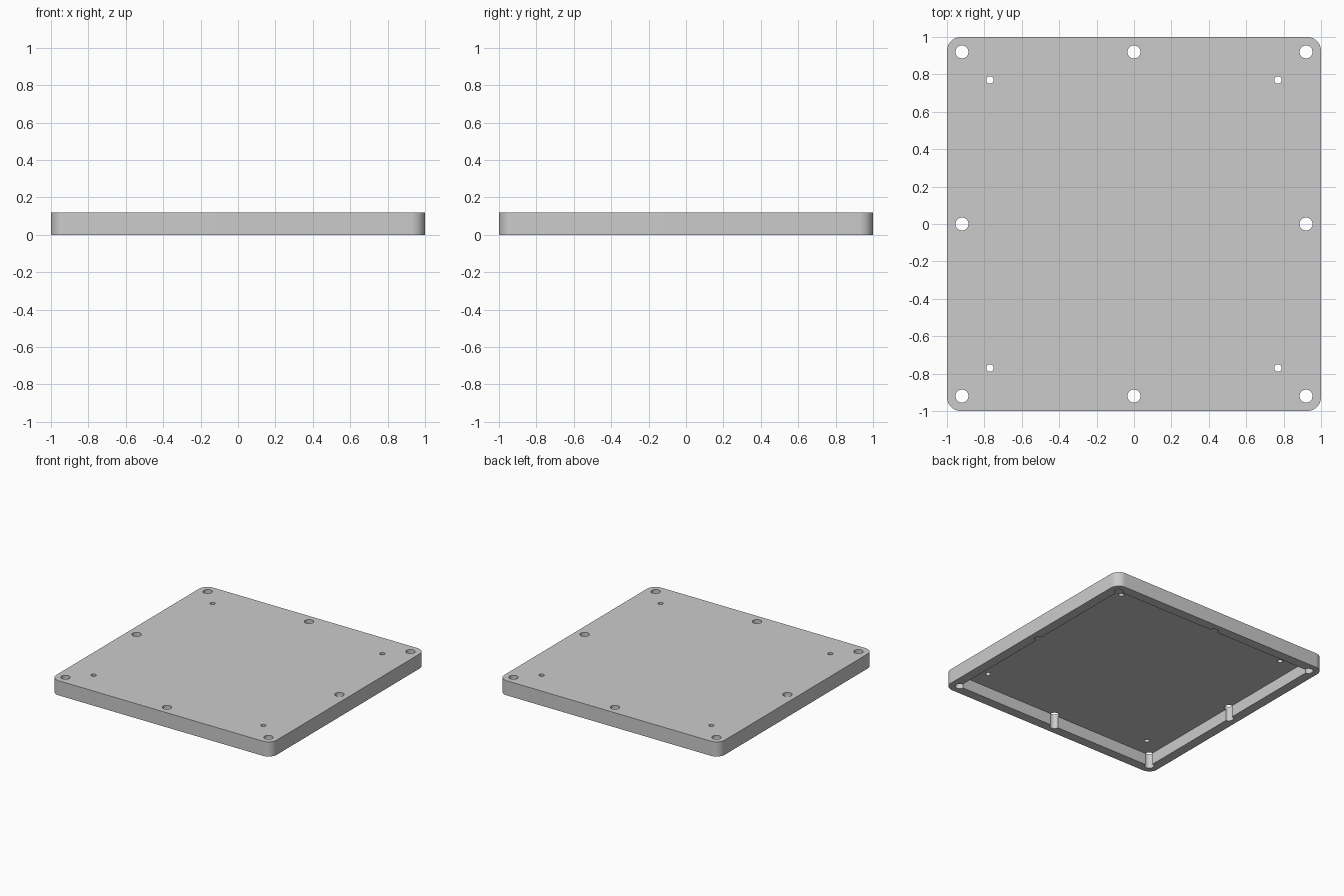
import bpy
import bmesh
from mathutils import Matrix, Vector

default_cube = bpy.data.objects.get("Cube")
if default_cube:
    bpy.data.objects.remove(default_cube, do_unlink=True)

HEIGHT = 0.12        # overall height
CEILING = 0.095      # underside of the top plate
HOLE_POS = 0.92      # rim holes, also the inner wall line
PIN_POS = 0.77       # small inner holes


def new_object(name, bm):
    mesh = bpy.data.meshes.new(name)
    bm.to_mesh(mesh)
    bm.free()
    obj = bpy.data.objects.new(name, mesh)
    bpy.context.collection.objects.link(obj)
    return obj


def add_box(bm, size, low, high):
    matrix = Matrix.Translation((0, 0, (low + high) / 2)) @ Matrix.Diagonal((size, size, high - low, 1))
    bmesh.ops.create_cube(bm, size=1, matrix=matrix)


def add_drill(bm, x, y, radius):
    bmesh.ops.create_cone(bm, cap_ends=True, segments=32, radius1=radius, radius2=radius,
                          depth=1, matrix=Matrix.Translation((x, y, 0)))


def cut(target, cutter):
    cutter.hide_render = True
    mod = target.modifiers.new("cut", 'BOOLEAN')
    mod.operation = 'DIFFERENCE'
    mod.solver = 'EXACT'
    mod.object = cutter
    bpy.context.view_layer.objects.active = target
    bpy.ops.object.modifier_apply(modifier=mod.name)
    bpy.data.objects.remove(cutter, do_unlink=True)


# Cover block with rounded vertical corners
bm = bmesh.new()
add_box(bm, 2, 0, HEIGHT)
uprights = [e for e in bm.edges if abs((e.verts[0].co - e.verts[1].co).normalized().dot(Vector((0, 0, 1)))) > 0.9]
bmesh.ops.bevel(bm, geom=uprights, offset=0.075, segments=10, profile=0.5, affect='EDGES')
cover = new_object("cover_plate", bm)

# Square pocket open at the bottom
bm = bmesh.new()
add_box(bm, 2 * HOLE_POS + 0.004, -0.2, CEILING)
cut(cover, new_object("pocket_cutter", bm))

# Rim holes at corners and edge middles, small holes further in
bm = bmesh.new()
for i in (-1, 0, 1):
    for j in (-1, 0, 1):
        if i or j:
            add_drill(bm, i * HOLE_POS, j * HOLE_POS, 0.035)
        if i and j:
            add_drill(bm, i * PIN_POS, j * PIN_POS, 0.02)
cut(cover, new_object("hole_cutter", bm))

# Plain grey material
grey = bpy.data.materials.new("plain_grey")
grey.use_nodes = True
color = (0.6, 0.6, 0.6, 1)
grey.diffuse_color = color
grey.node_tree.nodes["Principled BSDF"].inputs["Base Color"].default_value = color
cover.data.materials.clear()
cover.data.materials.append(grey)

# Smooth rounded walls, sharp rims
bpy.ops.object.select_all(action='DESELECT')
cover.select_set(True)
bpy.context.view_layer.objects.active = cover
bpy.ops.object.shade_smooth_by_angle(angle=0.52)
